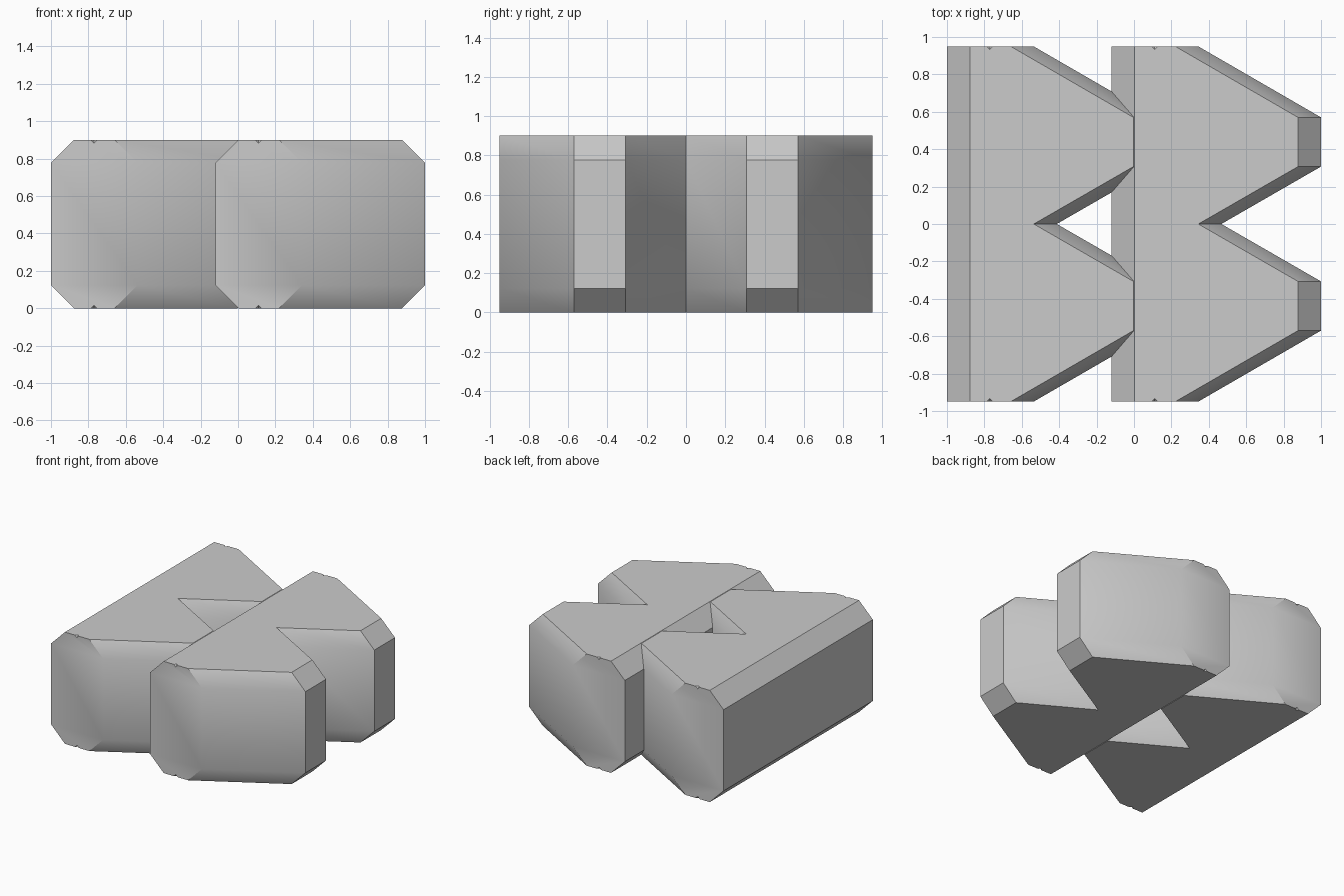
import bpy, bmesh, math
from mathutils import Matrix

cube = bpy.data.objects.get("Cube")
if cube:
    bpy.data.objects.remove(cube, do_unlink=True)

HEIGHT, CHAMFER, HALF = 0.90, 0.123, 0.95

grey = bpy.data.materials.new("plain_grey")
grey.use_nodes = True
colour = (0.6, 0.6, 0.6, 1)
grey.diffuse_color = colour
grey.node_tree.nodes["Principled BSDF"].inputs["Base Color"].default_value = colour


def add_object(name, bm):
    mesh = bpy.data.meshes.new(name)
    bmesh.ops.recalc_face_normals(bm, faces=bm.faces)
    bm.to_mesh(mesh)
    bm.free()
    obj = bpy.data.objects.new(name, mesh)
    bpy.context.collection.objects.link(obj)
    return obj


def make_wedge(name, shift):
    # Half outline at the widest level: (x, y, direction of the chamfer inset)
    half = [(-1, HALF, 1), (-0.537, HALF, -1), (0.12, 0.57, -1), (0.12, 0.307, -1)]
    outline = half + [(-0.413, 0, -1)] + [(x, -y, d) for x, y, d in reversed(half)]

    # Stack four outlines; the outer two are pulled in along x
    bm = bmesh.new()
    rings = []
    for z, inset in ((0, CHAMFER), (CHAMFER, 0), (HEIGHT - CHAMFER, 0), (HEIGHT, CHAMFER)):
        rings.append([bm.verts.new((x + shift + d * inset, y, z)) for x, y, d in outline])
    bm.faces.new(rings[0])
    bm.faces.new(rings[-1])
    n = len(outline)
    for low, high in zip(rings, rings[1:]):
        for i in range(n):
            j = (i + 1) % n
            bm.faces.new((low[i], low[j], high[j], high[i]))
    wedge = add_object(name, bm)
    wedge.data.materials.append(grey)

    # Tiny nicks on the end edges, cut with octahedra
    bm = bmesh.new()
    for y in (-HALF, HALF):
        for z in (0, HEIGHT):
            bmesh.ops.create_uvsphere(bm, u_segments=4, v_segments=2, radius=0.017,
                                      matrix=Matrix.Translation((shift - 0.77, y, z)))
    cutter = add_object(name + "_nick_cutter", bm)
    cutter.hide_render = True
    mod = wedge.modifiers.new("nicks", 'BOOLEAN')
    mod.operation = 'DIFFERENCE'
    mod.solver = 'EXACT'
    mod.object = cutter

    bpy.ops.object.select_all(action='DESELECT')
    wedge.select_set(True)
    bpy.context.view_layer.objects.active = wedge
    bpy.ops.object.modifier_apply(modifier=mod.name)
    bpy.data.objects.remove(cutter, do_unlink=True)
    bpy.ops.object.shade_smooth_by_angle(angle=math.radians(31))


# Two identical notched wedges, one nested into the other
make_wedge("right_notched_wedge", 0)
make_wedge("left_notched_wedge", 0.88)
